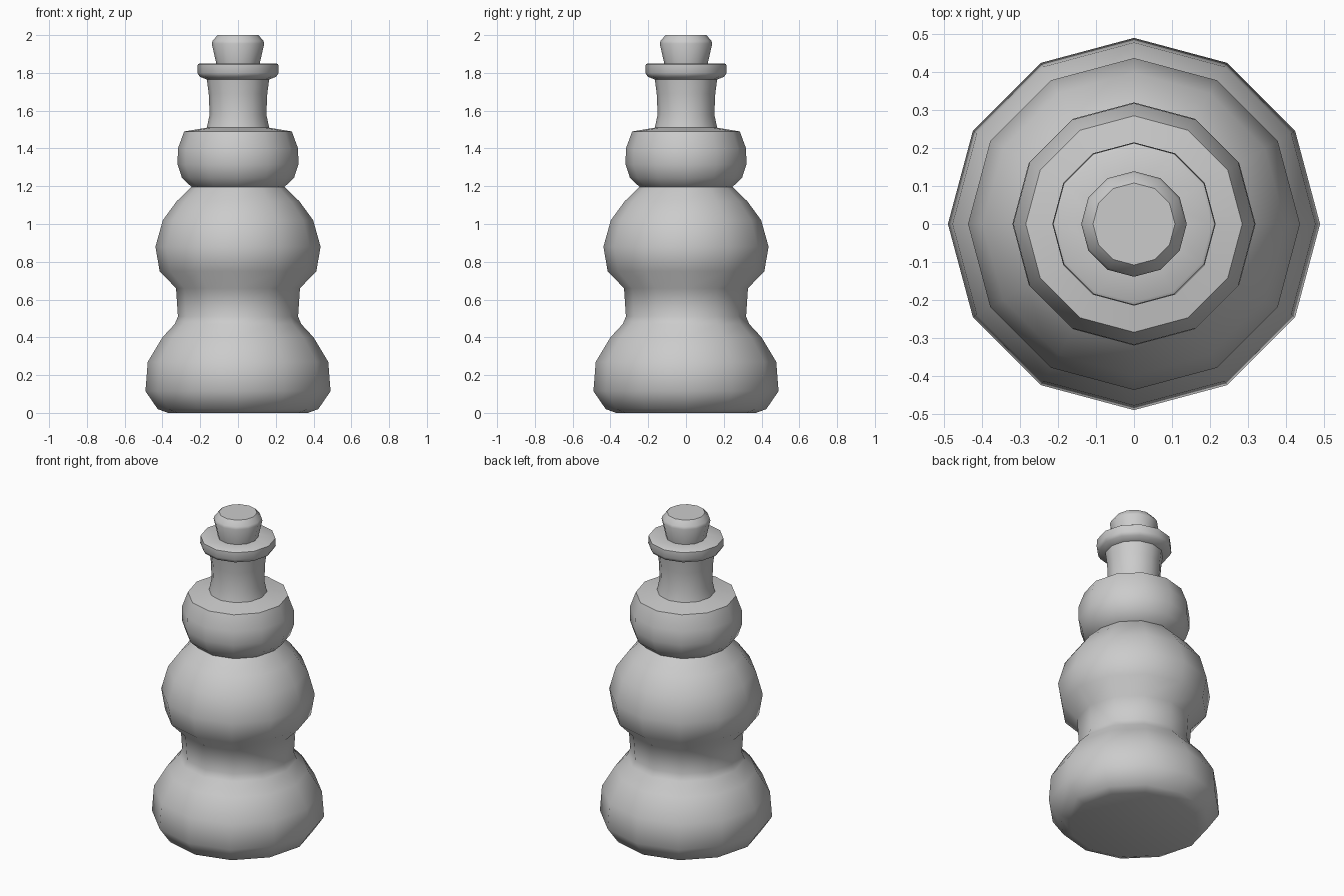
import bpy, bmesh
from math import cos, sin, pi, radians

if "Cube" in bpy.data.objects:
    bpy.data.objects.remove(bpy.data.objects["Cube"])

SIDES = 12


def lathe(name, profile, angle=50):
    """Revolve (radius, z) points about z and cap both ends."""
    bm = bmesh.new()
    rings = [[bm.verts.new((r * cos(2 * pi * i / SIDES), r * sin(2 * pi * i / SIDES), z))
              for i in range(SIDES)] for r, z in profile]
    for a, b in zip(rings, rings[1:]):
        for i in range(SIDES):
            j = (i + 1) % SIDES
            bm.faces.new((a[i], a[j], b[j], b[i]))
    bm.faces.new(rings[0][::-1])
    bm.faces.new(rings[-1])
    bmesh.ops.recalc_face_normals(bm, faces=bm.faces)
    mesh = bpy.data.meshes.new(name)
    bm.to_mesh(mesh)
    bm.free()
    obj = bpy.data.objects.new(name, mesh)
    bpy.context.collection.objects.link(obj)
    bpy.ops.object.select_all(action='DESELECT')
    obj.select_set(True)
    bpy.context.view_layer.objects.active = obj
    bpy.ops.object.shade_smooth_by_angle(angle=radians(angle))
    return obj


# Bottle: two bulges, shoulder, neck and lip
lathe("bottle", [
    (0.37, 0.0), (0.425, 0.02), (0.49, 0.115), (0.478, 0.27), (0.40, 0.40),
    (0.335, 0.47), (0.318, 0.51), (0.328, 0.66), (0.415, 0.75), (0.437, 0.88),
    (0.398, 1.02), (0.325, 1.12), (0.245, 1.197), (0.25, 1.2),
    (0.297, 1.245), (0.32, 1.315), (0.318, 1.40), (0.285, 1.49),
    (0.165, 1.51), (0.15, 1.58), (0.155, 1.69), (0.165, 1.765),
    (0.203, 1.78), (0.215, 1.80), (0.213, 1.845), (0.205, 1.85), (0.10, 1.85)])

# Cork stopper
lathe("cork", [(0.11, 1.82), (0.115, 1.85), (0.139, 1.955), (0.134, 1.97), (0.108, 2.0)])
